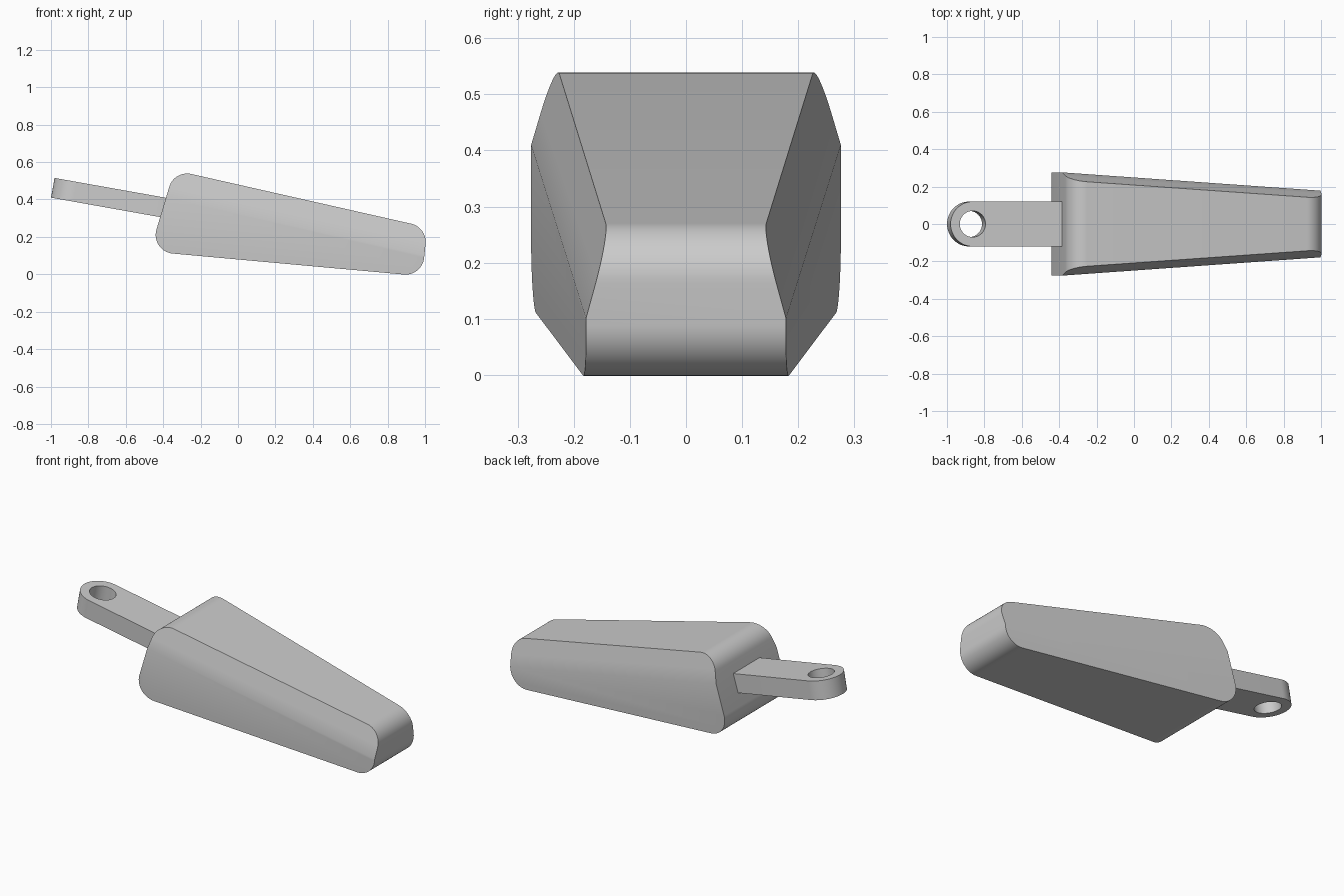
import bpy, bmesh, math
from mathutils import Vector, Matrix

cube = bpy.data.objects.get("Cube")
if cube:
    bpy.data.objects.remove(cube, do_unlink=True)

GREY = (0.6, 0.6, 0.6, 1)
grey = bpy.data.materials.new("grey metal")
grey.use_nodes = True
grey.diffuse_color = GREY
grey.node_tree.nodes["Principled BSDF"].inputs["Base Color"].default_value = GREY


def finish(bm, name):
    bmesh.ops.recalc_face_normals(bm, faces=bm.faces)
    mesh = bpy.data.meshes.new(name)
    bm.to_mesh(mesh)
    bm.free()
    obj = bpy.data.objects.new(name, mesh)
    bpy.context.collection.objects.link(obj)
    mesh.materials.append(grey)
    return obj


def smooth(obj):
    bpy.ops.object.select_all(action='DESELECT')
    obj.select_set(True)
    bpy.context.view_layer.objects.active = obj
    bpy.ops.object.shade_smooth_by_angle(angle=math.radians(30))


def prism(points, offset):
    """Extrude a closed outline by the offset vector."""
    bm = bmesh.new()
    face = bm.faces.new([bm.verts.new(p) for p in points])
    new = bmesh.ops.extrude_face_region(bm, geom=[face])["geom"]
    bmesh.ops.translate(bm, vec=offset, verts=[v for v in new if isinstance(v, bmesh.types.BMVert)])
    return bm


def rounded(corners, radius, steps=14):
    """Replace every corner of an outline in the xz plane by an arc."""
    out = []
    for i, p in enumerate(corners):
        a = (corners[i - 1] - p).normalized()
        b = (corners[(i + 1) % len(corners)] - p).normalized()
        half = a.angle(b) / 2
        centre = p + (a + b).normalized() * radius / math.sin(half)
        start = p + a * radius / math.tan(half) - centre
        end = p + b * radius / math.tan(half) - centre
        # slerp gives unit directions
        out += [centre + start.slerp(end, k / steps).normalized() * radius
                for k in range(steps + 1)]
    return out


# Scoop body: rounded side profile, tapered by two planes on each side
corners = [Vector((x, -0.5, z)) for x, z in
           ((-0.471, 0.122), (-0.341, 0.557), (1.012, 0.251), (0.985, -0.01))]
bm = prism(rounded(corners, 0.1), (0, 1, 0))
crease = Vector((-0.385, 0.276, 0.41))
for side in (-1, 1):
    mirror = Vector((1, side, 1))
    for normal in (Vector((0.0663, 1, -0.0199)), Vector((0.129, 1, 0.26))):
        bmesh.ops.bisect_plane(bm, geom=bm.verts[:] + bm.edges[:] + bm.faces[:],
                               plane_co=crease * mirror, plane_no=normal * mirror,
                               clear_outer=True)
        bmesh.ops.holes_fill(bm, edges=[e for e in bm.edges if e.is_boundary])
smooth(finish(bm, "scoop_body"))

# Handle: flat bar with a round end, tilted down into the body
RADIUS, THICK = 0.12, 0.107
tilt = Matrix.Translation((-0.872, 0, 0.4415)) @ Matrix.Rotation(math.radians(10.1), 4, 'Y')
outline = [Vector((-RADIUS * math.sin(t), RADIUS * math.cos(t), -THICK / 2))
           for t in (math.pi * k / 32 for k in range(33))]
outline += [Vector((0.53, y, -THICK / 2)) for y in (-RADIUS, RADIUS)]
bm = prism(outline, (0, 0, THICK))
bm.transform(tilt)
handle = finish(bm, "handle")

# Hanging hole through the handle end
bm = bmesh.new()
bmesh.ops.create_cone(bm, cap_ends=True, segments=48, radius1=0.07, radius2=0.07, depth=0.4)
bm.transform(tilt)
cutter = finish(bm, "hole_cutter")
cutter.hide_render = True
cut = handle.modifiers.new("hanging hole", 'BOOLEAN')
cut.operation = 'DIFFERENCE'
cut.solver = 'EXACT'
cut.object = cutter
bpy.context.view_layer.objects.active = handle
bpy.ops.object.modifier_apply(modifier=cut.name)
bpy.data.objects.remove(cutter, do_unlink=True)
smooth(handle)
